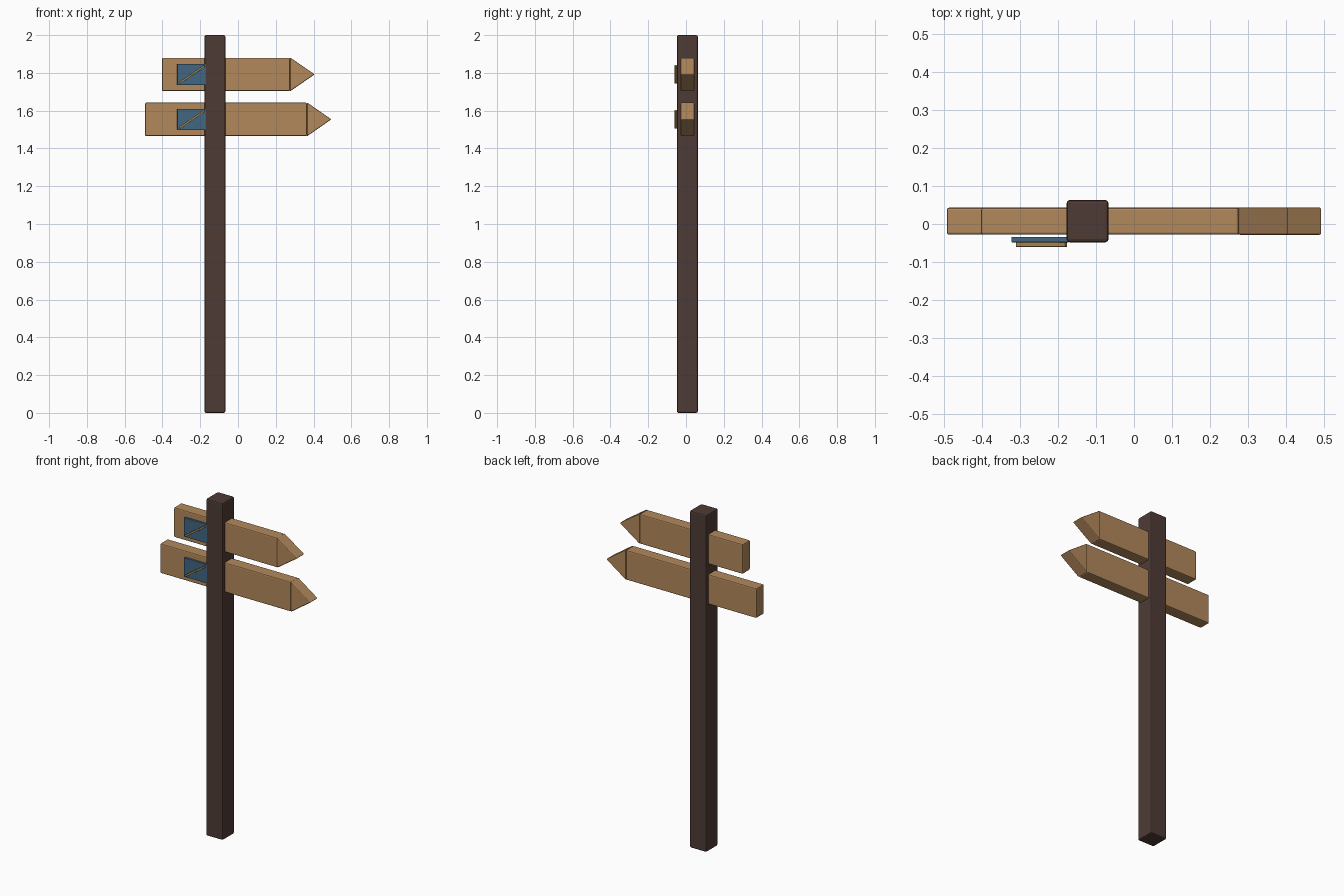
import bpy
import bmesh
import math

old = bpy.data.objects.get("Cube")
if old:
    bpy.data.objects.remove(old, do_unlink=True)


def material(name, rgb):
    mat = bpy.data.materials.new(name)
    mat.use_nodes = True
    mat.diffuse_color = (*rgb, 1)
    mat.node_tree.nodes["Principled BSDF"].inputs["Base Color"].default_value = (*rgb, 1)
    return mat


dark_wood = material("dark wood", (0.078, 0.044, 0.036))
light_wood = material("light wood", (0.45, 0.25, 0.108))
blue = material("blue paint", (0.052, 0.135, 0.225))
gold = material("golden wood", (0.42, 0.25, 0.085))


def prism(name, outline, y0, y1, mat, bevel):
    """Extrude an x-z outline from y0 to y1 and soften its edges."""
    bm = bmesh.new()
    face = bm.faces.new([bm.verts.new((x, y0, z)) for x, z in outline])
    ext = bmesh.ops.extrude_face_region(bm, geom=[face])
    moved = [g for g in ext["geom"] if isinstance(g, bmesh.types.BMVert)]
    bmesh.ops.translate(bm, verts=moved, vec=(0, y1 - y0, 0))
    bmesh.ops.recalc_face_normals(bm, faces=bm.faces)
    mesh = bpy.data.meshes.new(name)
    bm.to_mesh(mesh)
    bm.free()
    mesh.materials.append(mat)
    obj = bpy.data.objects.new(name, mesh)
    bpy.context.collection.objects.link(obj)
    mod = obj.modifiers.new("soft edges", "BEVEL")
    mod.width = bevel
    mod.segments = 2
    return obj


def box(name, x0, x1, z0, z1, y0, y1, mat, bevel):
    outline = [(x0, z0), (x1, z0), (x1, z1), (x0, z1)]
    return prism(name, outline, y0, y1, mat, bevel)


# Square post
box("post", -0.177, -0.067, 0, 2, -0.048, 0.063, dark_wood, 0.008)


def sign(label, x0, neck, tip, mid):
    # Board with a pointed end
    half = 0.088
    box(label + "_board", x0, neck, mid - half, mid + half,
        -0.028, 0.043, light_wood, 0.006)
    head = [(neck, mid - half - 0.002), (tip + 0.004, mid), (neck, mid + half + 0.002)]
    prism(label + "_arrowhead", head, -0.029, 0.044, light_wood, 0.005)
    # Blue panel with a thin diagonal strip
    box(label + "_panel", -0.322, -0.17, mid - 0.056, mid + 0.056,
        -0.048, -0.034, blue, 0.002)
    a, b = (-0.308, mid - 0.045), (-0.178, mid + 0.045)
    angle = math.atan2(b[1] - a[1], b[0] - a[0])
    dx, dz = -0.005 * math.sin(angle), 0.005 * math.cos(angle)
    strip = [(a[0] - dx, a[1] - dz), (b[0] - dx, b[1] - dz),
             (b[0] + dx, b[1] + dz), (a[0] + dx, a[1] + dz)]
    prism(label + "_diagonal_strip", strip, -0.06, -0.048, gold, 0.001)


sign("upper", -0.402, 0.275, 0.402, 1.792)
sign("lower", -0.492, 0.365, 0.49, 1.554)
